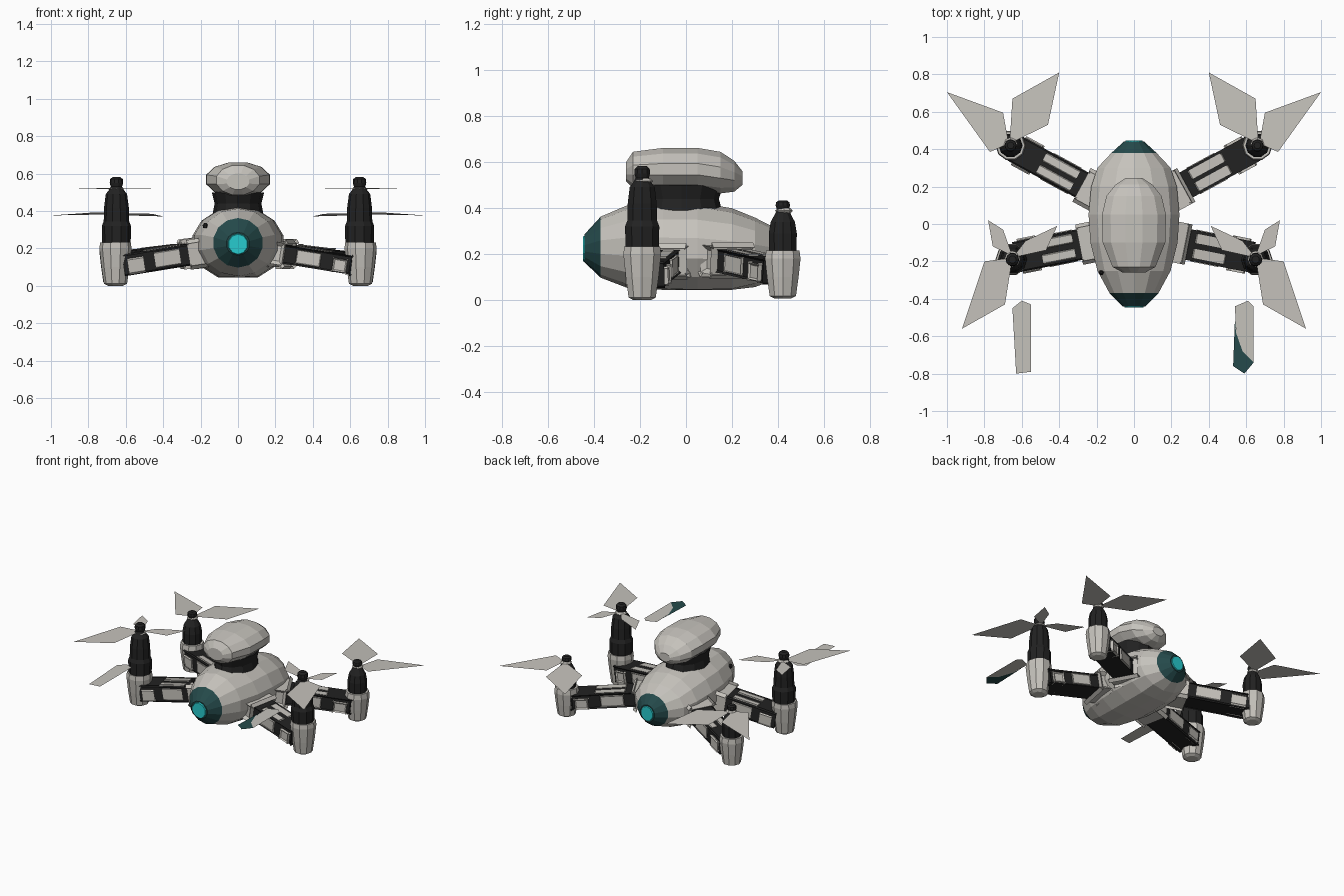
import bpy, bmesh, math
from mathutils import Vector

if "Cube" in bpy.data.objects:
    bpy.data.objects.remove(bpy.data.objects["Cube"])


def material(name, rgb):
    m = bpy.data.materials.new(name)
    m.diffuse_color = (*rgb, 1)
    m.use_nodes = True
    m.node_tree.nodes["Principled BSDF"].inputs["Base Color"].default_value = m.diffuse_color
    return m


SHELL = material("pale grey shell", (0.56, 0.54, 0.50))
DARK = material("charcoal", (0.016, 0.016, 0.016))
TEAL = material("dark teal", (0.018, 0.068, 0.07))
CYAN = material("bright cyan", (0.02, 0.60, 0.62))


def finish(name, bm, mats, rule=None):
    bmesh.ops.recalc_face_normals(bm, faces=bm.faces)
    bm.normal_update()
    if rule:
        for f in bm.faces:
            f.material_index = rule(f.calc_center_median())
    me = bpy.data.meshes.new(name)
    bm.to_mesh(me)
    bm.free()
    for m in mats:
        me.materials.append(m)
    ob = bpy.data.objects.new(name, me)
    bpy.context.collection.objects.link(ob)
    return ob


def skin(name, rings, mats, rule=None):
    """Join rings of points into a closed faceted skin."""
    bm = bmesh.new()
    vs = [[bm.verts.new(p) for p in r] for r in rings]
    n = len(vs[0])
    for a, b in zip(vs, vs[1:]):
        for i in range(n):
            j = (i + 1) % n
            bm.faces.new((a[i], a[j], b[j], b[i]))
    bm.faces.new(vs[0])
    bm.faces.new(vs[-1])
    return finish(name, bm, mats, rule)


def hull(name, sections, n, mats, rule=None, floor=-1):
    """Loft along y; each section is (y, half width, low z, high z)."""
    rings = []
    for y, rx, lo, hi in sections:
        ring = []
        for i in range(n):
            a = 2 * math.pi * (i + 0.5) / n
            z = (lo + hi) / 2 + (hi - lo) / 2 * math.sin(a) * 1.02
            ring.append((rx * 1.03 * math.cos(a), y, max(z, floor)))
        rings.append(ring)
    return skin(name, rings, mats, rule)


def turned(name, x, y, profile, n, mat, stretch=1):
    """Upright turned part; profile is (radius, z)."""
    rings = [[(x + r * math.cos(2 * math.pi * i / n),
               y + r * stretch * math.sin(2 * math.pi * i / n), z)
              for i in range(n)] for r, z in profile]
    return skin(name, rings, [mat])


def beam(name, p0, p1, t0, t1, off, w, h, mat, lift=0, bevel=0.008):
    """Box along part of the line p0-p1, offset sideways and upward."""
    p0, p1 = Vector(p0), Vector(p1)
    d = (p1 - p0).normalized()
    side = d.cross(Vector((0, 0, 1))).normalized()
    up = side.cross(d)
    bm = bmesh.new()
    bmesh.ops.create_cube(bm, size=1)
    a, b = p0.lerp(p1, t0), p0.lerp(p1, t1)
    for v in bm.verts:
        c = v.co.copy()
        v.co = a.lerp(b, c.x + 0.5) + side * (c.y * w + off) + up * (c.z * h + lift)
    if bevel:
        bmesh.ops.bevel(bm, geom=bm.edges[:], offset=bevel, segments=1, affect='EDGES')
    return finish(name, bm, [mat])


def sheet(name, pts, s, z, slope, mat):
    """Thin single-sided blade facing up, mirrored by s."""
    bm = bmesh.new()
    y0 = pts[0][1]
    f = bm.faces.new([bm.verts.new((s * x, y, z + slope * (y - y0))) for x, y in pts])
    f.normal_update()
    flip = f.normal.z < 0
    ob = finish(name, bm, [mat])
    if (ob.data.polygons[0].normal.z < 0):
        ob.data.flip_normals()
    return ob


# Egg-shaped body with teal end caps
hull("body", [(-0.44, .062, .165, .285), (-0.37, .13, .10, .36), (-0.25, .195, .055, .41),
              (-0.1, .232, .035, .42), (0.05, .242, .03, .42), (0.2, .228, .035, .395),
              (0.3, .195, .06, .355), (0.38, .12, .09, .315), (0.44, .055, .14, .26)],
     14, [SHELL, TEAL], lambda c: 1 if abs(c.y) > 0.385 or c.y < -0.37 else 0, floor=.045)

# Glowing lenses at both ends
hull("front_lens", [(-0.447, .05, .17, .275), (-0.43, .058, .163, .285)], 10, [CYAN])
hull("back_lens", [(0.447, .045, .15, .25), (0.43, .052, .145, .255)], 10, [CYAN])

# Small sensor on the front left of the shell
turned("sensor", -0.175, -0.26, [(.012, .31), (.014, .325), (.006, .335)], 6, DARK)

# Upper pod and its neck
hull("top_pod", [(-0.26, .06, .515, .60), (-0.23, .115, .485, .645), (-0.1, .168, .475, .662),
                 (0.05, .172, .475, .662), (0.15, .148, .462, .645), (0.21, .10, .47, .605),
                 (0.245, .045, .50, .56)], 12, [SHELL])
turned("pod_neck", 0, -0.02, [(.135, .39), (.125, .44), (.14, .50)], 12, DARK, 1.3)

# Blade outlines, right-hand side
FRONT_BLADES = [[(.65, -.18), (.69, -.43), (.92, -.56), (.80, -.20)],
                [(.65, -.17), (.70, -.03), (.78, .02), (.755, -.12)],
                [(.65, -.18), (.58, -.09), (.41, -.01), (.47, -.14)]]
REAR_BLADES = [[(.67, .43), (.70, .595), (1.0, .705), (.77, .385)],
               [(.665, .43), (.65, .67), (.40, .81), (.46, .53)]]
LOOSE = [(.65, -.45), (.60, -.41), (.55, -.43), (.55, -.79), (.63, -.80)]
LOOSE_R = [(.54, -.44), (.61, -.41), (.64, -.44), (.64, -.74), (.58, -.68), (.545, -.58)]
LOOSE_TIP = [(.54, -.50), (.545, -.58), (.58, -.68), (.64, -.74), (.59, -.80), (.53, -.76)]

for s, sd in ((-1, "left"), (1, "right")):
    # Arms: position, root, tip, width
    for fr, p0, p1, w in (("front", (.19, -.09, .18), (.62, -.175, .11), .15),
                          ("rear", (.18, .155, .18), (.63, .40, .125), .135)):
        p0, p1 = (s * p0[0], *p0[1:]), (s * p1[0], *p1[1:])
        tag = f"{fr}_{sd}_"
        beam(tag + "arm", p0, p1, 0, 1, 0, w, .10, DARK)
        beam(tag + "arm_collar", p0, p1, 0, .17, 0, w + .03, .12, SHELL, 0, .02)
        for k in (-1, 1):
            beam(tag + "arm_rail", p0, p1, .30, .68, k * w * .27, .04, .012, SHELL, .05, .005)
            beam(tag + "arm_side_panel", p0, p1, .32, .62, k * w * .5, .016, .075, SHELL, 0, .004)
            beam(tag + "arm_clamp", p0, p1, .78, .95, k * w * .48, .03, .07, SHELL, -.01, .008)

    # Front motor: pale foot, tall charcoal housing, spinner
    turned(f"front_{sd}_foot", s * .655, -.19,
           [(.04, 0), (.062, .012), (.075, .10), (.086, .20), (.082, .232)], 10, SHELL)
    turned(f"front_{sd}_motor", s * .65, -.19,
           [(.076, .22), (.078, .32), (.068, .345), (.066, .42), (.057, .49), (.04, .512),
            (.03, .53), (.036, .55), (.034, .57), (.02, .582)], 10, DARK)
    turned(f"front_{sd}_hub", s * .65, -.185, [(.03, .505), (.042, .517), (.03, .528)], 8, SHELL)

    # Rear motor: shorter
    turned(f"rear_{sd}_foot", s * .66, .42,
           [(.04, .008), (.06, .018), (.072, .10), (.081, .18), (.076, .215)], 10, SHELL)
    turned(f"rear_{sd}_motor", s * .66, .42,
           [(.062, .20), (.064, .29), (.055, .34), (.035, .375), (.026, .39), (.033, .41),
            (.03, .425), (.018, .433)], 10, DARK)
    turned(f"rear_{sd}_hub", s * .66, .425, [(.028, .375), (.038, .388), (.028, .40)], 8, SHELL)

    # Propeller blades
    for i, b in enumerate(FRONT_BLADES):
        sheet(f"front_{sd}_blade_{i + 1}", b, s, .521, .012, SHELL)
    for i, b in enumerate(REAR_BLADES):
        sheet(f"rear_{sd}_blade_{i + 1}", b, s, .39, -.05, SHELL)

# Separate flat blades ahead of the front motors
sheet("left_loose_blade", LOOSE, -1, .38, 0, SHELL)
sheet("right_loose_blade", LOOSE_R, 1, .38, 0, SHELL)
sheet("right_loose_blade_tip", LOOSE_TIP, 1, .38, 0, TEAL)
